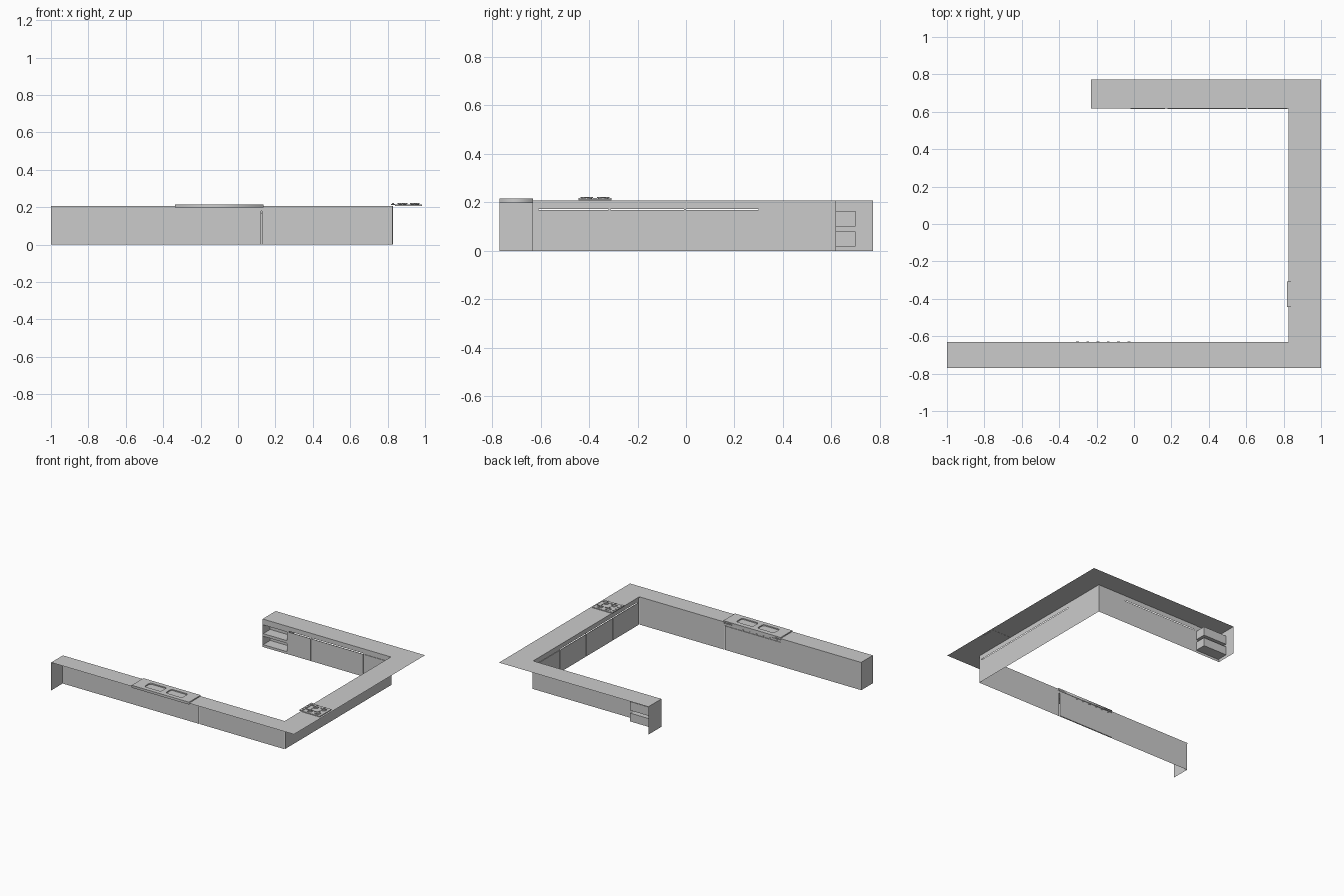
import bpy, bmesh, math

if "Cube" in bpy.data.objects:
    bpy.data.objects.remove(bpy.data.objects["Cube"])

TOP = 0.208   # worktop height


def mesh_object(name, bm):
    me = bpy.data.meshes.new(name)
    bm.to_mesh(me)
    bm.free()
    ob = bpy.data.objects.new(name, me)
    bpy.context.collection.objects.link(ob)
    return ob


def sheet(name, faces):
    """Thin surface object from a list of polygons."""
    bm = bmesh.new()
    for pts in faces:
        bm.faces.new([bm.verts.new(p) for p in pts])
    bmesh.ops.remove_doubles(bm, verts=bm.verts[:], dist=1e-5)
    return mesh_object(name, bm)


def box(name, x0, x1, y0, y1, z0, z1):
    bm = bmesh.new()
    bmesh.ops.create_cube(bm, size=1)
    for v in bm.verts:
        v.co = (x0 if v.co.x < 0 else x1,
                y0 if v.co.y < 0 else y1,
                z0 if v.co.z < 0 else z1)
    return mesh_object(name, bm)


def wall_x(y, a, b, z0, z1):
    return [(a, y, z0), (b, y, z0), (b, y, z1), (a, y, z1)]


def wall_y(x, a, b, z0, z1):
    return [(x, a, z0), (x, b, z0), (x, b, z1), (x, a, z1)]


def cylinder(name, x, y, z0, z1, r, sides=16):
    bm = bmesh.new()
    bmesh.ops.create_cone(bm, cap_ends=True, segments=sides, radius1=r, radius2=r, depth=z1 - z0)
    bmesh.ops.translate(bm, verts=bm.verts[:], vec=(x, y, (z0 + z1) / 2))
    return mesh_object(name, bm)


def rounded_rect(x0, x1, y0, y1, r, n=4):
    pts = []
    for k, (cx, cy) in enumerate([(x1 - r, y1 - r), (x0 + r, y1 - r), (x0 + r, y0 + r), (x1 - r, y0 + r)]):
        for i in range(n + 1):
            a = (k + i / n) * math.pi / 2
            pts.append((cx + r * math.cos(a), cy + r * math.sin(a)))
    return pts


# U-shaped worktop with a shallow inner lip
inner = [(-1, -0.632), (0.827, -0.632), (0.827, 0.618), (-0.23, 0.618)]
outer = [(-0.23, 0.772), (1, 0.772), (1, -0.77), (-1, -0.77)]
sheet("worktop", [[(x, y, TOP) for x, y in inner + outer]])
sheet("worktop_lip", [[(*a, TOP - 0.008), (*b, TOP - 0.008), (*b, TOP), (*a, TOP)]
                      for a, b in zip(inner, inner[1:])])

# Front run: plain panel, with a gap and slot around the appliance door
sheet("front_run_panel", [wall_x(-0.635, -1, 0.122, 0, TOP),
                          wall_x(-0.635, 0.122, 0.127, 0.18, TOP),
                          wall_x(-0.635, 0.127, 0.827, 0, TOP)])
box("appliance_door", -0.335, 0.122, -0.635, -0.631, 0.004, 0.18)
for i in range(6):
    box(f"appliance_button_{i}", -0.31 + i * 0.055, -0.295 + i * 0.055, -0.632, -0.629, 0.187, 0.192)

# Side run and back run: panel with pull slots and proud doors
side_faces = [wall_y(0.83, -0.635, 0.62, 0, 0.168), wall_y(0.83, -0.635, 0.62, 0.173, TOP)]
for a, b in [(-0.635, -0.61), (-0.32, -0.312), (-0.008, 0.0), (0.3, 0.62)]:
    side_faces.append(wall_y(0.83, a, b, 0.168, 0.173))
sheet("side_run_panel", side_faces)
for i, (a, b) in enumerate([(-0.61, -0.32), (-0.312, -0.008), (0, 0.303), (0.311, 0.61)]):
    box(f"side_door_{i}", 0.826, 0.83, a, b, 0.004, 0.168)

back_faces = [wall_x(0.62, -0.03, 0.83, 0, 0.168), wall_x(0.62, -0.03, 0.83, 0.173, TOP)]
for a, b in [(-0.03, -0.015), (0.168, 0.178), (0.6, 0.83)]:
    back_faces.append(wall_x(0.62, a, b, 0.168, 0.173))
sheet("back_run_panel", back_faces)
for i, (a, b) in enumerate([(-0.02, 0.166), (0.178, 0.6), (0.61, 0.82)]):
    box(f"back_door_{i}", a, b, 0.616, 0.62, 0.004, 0.168)

# End panels
sheet("front_run_end", [wall_y(-1, -0.77, -0.635, 0, TOP)])
sheet("back_run_end", [wall_y(-0.23, 0.618, 0.772, 0, TOP)])

# Open shelf niches at the end of the back run
X0, X1, Y0, Y1 = -0.225, -0.03, 0.618, 0.70
levels = [(0.018, 0.08), (0.10, 0.165)]
for i, (z0, z1) in enumerate(levels):
    sheet(f"shelf_niche_{i}", [wall_x(Y1, X0, X1, z0, z1),
                               wall_y(X0, Y0, Y1, z0, z1), wall_y(X1, Y0, Y1, z0, z1)]
          + [[(X0, Y0, z), (X1, Y0, z), (X1, Y1, z), (X0, Y1, z)] for z in (z0, z1)])
sheet("shelf_face_frame", [wall_x(Y0, -0.23, X1, a, b) for a, b in [(0, 0.018), (0.08, 0.10), (0.165, TOP)]])

# Double sink: raised slab with two rounded openings
curve = bpy.data.curves.new("sink", 'CURVE')
curve.dimensions = '2D'
curve.fill_mode = 'BOTH'
curve.extrude = 0.009
loops = [[(-0.337, -0.77), (0.135, -0.77), (0.135, -0.632), (-0.337, -0.632)],
         rounded_rect(-0.257, -0.12, -0.737, -0.667, 0.014),
         rounded_rect(-0.082, 0.055, -0.737, -0.667, 0.014)]
for pts in loops:
    s = curve.splines.new('POLY')
    s.points.add(len(pts) - 1)
    for p, (x, y) in zip(s.points, pts):
        p.co = (x, y, 0, 1)
    s.use_cyclic_u = True
sink = bpy.data.objects.new("sink", curve)
sink.location.z = 0.207
bpy.context.collection.objects.link(sink)
bpy.context.view_layer.objects.active = sink
sink.select_set(True)
bpy.ops.object.convert(target='MESH')

# Cooker top: thin plate, control strip, burners with supports, knobs
box("cooktop_plate", 0.84, 0.985, -0.445, -0.307, 0.207, 0.214)
box("cooktop_control_strip", 0.818, 0.84, -0.445, -0.307, 0.211, 0.218)
for i, (x, y) in enumerate([(0.88, -0.41), (0.88, -0.342), (0.945, -0.41), (0.945, -0.342)]):
    cylinder(f"burner_{i}", x, y, 0.214, 0.217, 0.022)
    cylinder(f"burner_cap_{i}", x, y, 0.217, 0.220, 0.011)
    box(f"pan_support_x_{i}", x - 0.026, x + 0.026, y - 0.002, y + 0.002, 0.218, 0.222)
    box(f"pan_support_y_{i}", x - 0.002, x + 0.002, y - 0.026, y + 0.026, 0.218, 0.222)
    cylinder(f"knob_{i}", 0.829, -0.421 + i * 0.03, 0.218, 0.222, 0.006, 12)
